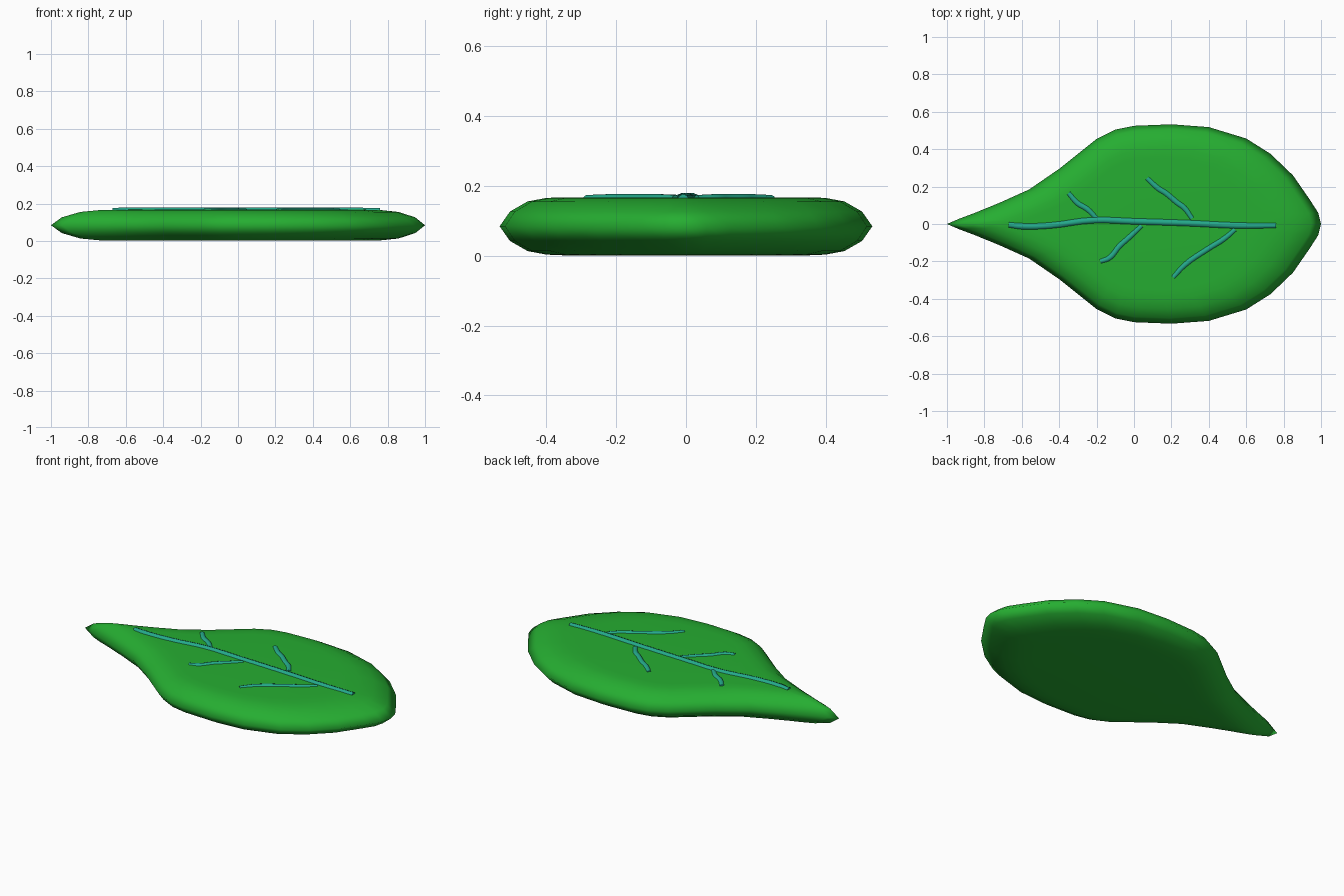
import bpy
import bmesh
from mathutils import Vector

cube = bpy.data.objects.get("Cube")
if cube:
    bpy.data.objects.remove(cube, do_unlink=True)


def material(name, color):
    m = bpy.data.materials.new(name)
    m.use_nodes = True
    m.diffuse_color = color
    m.node_tree.nodes["Principled BSDF"].inputs["Base Color"].default_value = color
    return m


LEAF_GREEN = material("leaf green", (0.019, 0.42, 0.031, 1))
VEIN_TEAL = material("vein teal", (0.018, 0.40, 0.26, 1))


def link(name, data, mat):
    obj = bpy.data.objects.new(name, data)
    bpy.context.collection.objects.link(obj)
    data.materials.append(mat)
    return obj


# Leaf blade: half outline mirrored, then lofted through a rounded edge
half = [(-1, 0), (-0.94, 0.026), (-0.85, 0.06), (-0.72, 0.113), (-0.56, 0.185),
        (-0.4, 0.295), (-0.2, 0.455), (-0.1, 0.505), (0, 0.525), (0.2, 0.533),
        (0.4, 0.518), (0.6, 0.457), (0.73, 0.375), (0.85, 0.26), (0.94, 0.13),
        (0.985, 0.06), (1, 0)]
outline = half + [(x, -y) for x, y in half[-2:0:-1]]
MID, CENTRE_X = 0.084, 0.05
edge = [(0.66, 0.083), (0.75, 0.081), (0.85, 0.071), (0.945, 0.042)]
levels = ([(s, MID - h) for s, h in edge] + [(1, MID)]
          + [(s, MID + h) for s, h in reversed(edge)])

bm = bmesh.new()
rings = [[bm.verts.new((CENTRE_X + (x - CENTRE_X) * s, y * s, z)) for x, y in outline]
         for s, z in levels]
count = len(outline)
for low, high in zip(rings, rings[1:]):
    for i in range(count):
        j = (i + 1) % count
        bm.faces.new((low[i], low[j], high[j], high[i]))
bm.faces.new(rings[0])
bm.faces.new(rings[-1])
bmesh.ops.recalc_face_normals(bm, faces=bm.faces[:])
for f in bm.faces:
    f.smooth = True
mesh = bpy.data.meshes.new("leaf_blade")
bm.to_mesh(mesh)
bm.free()
link("leaf_blade", mesh, LEAF_GREEN)


# Veins: round tubes half sunk into the top face
def vein(name, points, radius, z):
    curve = bpy.data.curves.new(name, "CURVE")
    curve.dimensions = "3D"
    curve.bevel_depth = radius
    curve.bevel_resolution = 2
    curve.use_fill_caps = True
    curve.resolution_u = 4
    spline = curve.splines.new("BEZIER")
    spline.bezier_points.add(len(points) - 1)
    for p, (x, y) in zip(spline.bezier_points, points):
        p.co = Vector((x, y, z))
        p.handle_left_type = p.handle_right_type = "AUTO"
    for p in (spline.bezier_points[0], spline.bezier_points[-1]):
        p.radius = 0.85
    link(name, curve, VEIN_TEAL)


vein("midrib", [(-0.67, -0.004), (-0.6, -0.012), (-0.45, -0.008), (-0.22, 0.02),
                (0, 0.014), (0.3, 0.004), (0.55, -0.008), (0.76, -0.008)], 0.019, 0.16)
vein("back_tail_vein", [(-0.35, 0.165), (-0.3, 0.11), (-0.25, 0.08), (-0.2, 0.03)],
     0.017, 0.159)
vein("back_middle_vein", [(0.07, 0.245), (0.13, 0.19), (0.17, 0.165), (0.23, 0.115),
                          (0.27, 0.085), (0.31, 0.03)], 0.017, 0.159)
vein("front_tail_vein", [(-0.18, -0.2), (-0.13, -0.18), (-0.08, -0.12),
                         (-0.03, -0.075), (0.04, -0.01)], 0.017, 0.159)
vein("front_middle_vein", [(0.21, -0.285), (0.27, -0.22), (0.4, -0.13),
                           (0.48, -0.08), (0.54, -0.03)], 0.017, 0.159)
